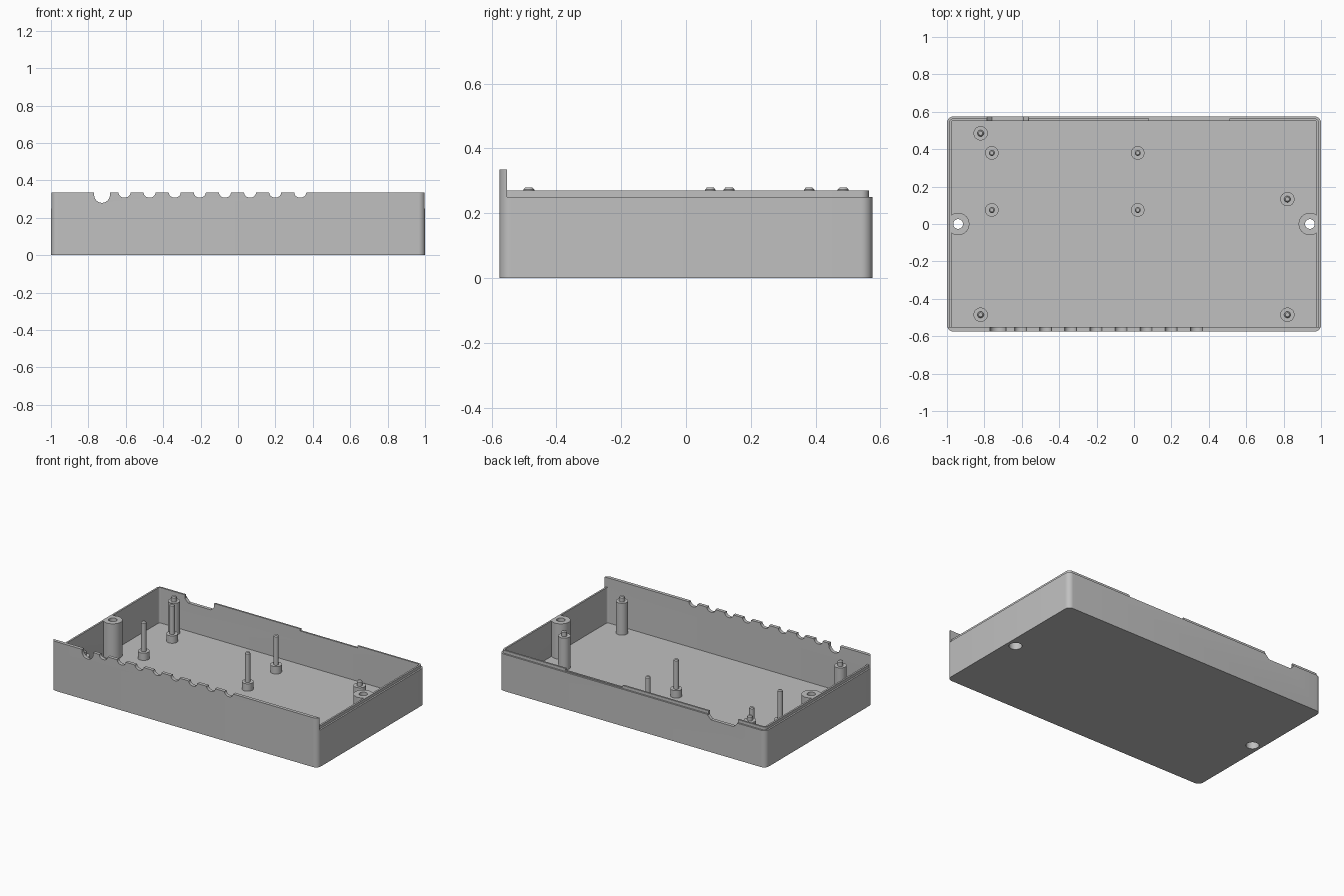
import bpy, bmesh, math

if "Cube" in bpy.data.objects:
    bpy.data.objects.remove(bpy.data.objects["Cube"], do_unlink=True)

HX, HY = 1.0, 0.575          # half size of the tray
WALL, STEP, RAD = 0.023, 0.011, 0.035
FLOOR, RIM, LIP, TALL = 0.03, 0.25, 0.27, 0.335

grey = bpy.data.materials.new("plastic_grey")
grey.use_nodes = True
grey.diffuse_color = (0.53, 0.53, 0.53, 1)
grey.node_tree.nodes["Principled BSDF"].inputs["Base Color"].default_value = (0.53, 0.53, 0.53, 1)


def make(name, bm):
    bmesh.ops.recalc_face_normals(bm, faces=bm.faces)
    mesh = bpy.data.meshes.new(name)
    bm.to_mesh(mesh)
    bm.free()
    mesh.materials.append(grey)
    obj = bpy.data.objects.new(name, mesh)
    bpy.context.collection.objects.link(obj)
    return obj


def smooth(obj):
    obj.data.shade_smooth()
    obj.data.set_sharp_from_angle(angle=math.radians(35))


def rounded(inset, seg=8):
    """Rounded rectangle, shrunk by inset."""
    r = RAD - inset
    pts = []
    for k, (sx, sy) in enumerate([(1, 1), (-1, 1), (-1, -1), (1, -1)]):
        for i in range(seg + 1):
            a = math.pi / 2 * (k + i / seg)
            pts.append((sx * (HX - RAD) + r * math.cos(a), sy * (HY - RAD) + r * math.sin(a)))
    return pts


def loft(bm, loops, caps=True, closed=False):
    rings = [[bm.verts.new(p) for p in loop] for loop in loops]
    pairs = list(zip(rings, rings[1:])) + ([(rings[-1], rings[0])] if closed else [])
    for a, b in pairs:
        for i in range(len(a)):
            j = (i + 1) % len(a)
            bm.faces.new((a[i], a[j], b[j], b[i]))
    if caps and not closed:
        bm.faces.new(rings[0])
        bm.faces.new(rings[-1])


def lathe(name, x, y, profile, closed=False, seg=32, limit=None):
    """Turn (radius, height) pairs around a vertical axis."""
    bm = bmesh.new()
    turns = [2 * math.pi * i / seg for i in range(seg)]
    loft(bm, [[(x + r * math.cos(a), y + r * math.sin(a), z) for a in turns] for r, z in profile],
         closed=closed)
    if limit:
        for v in bm.verts:
            v.co.x = max(-limit, min(limit, v.co.x))
    return make(name, bm)


def prism(name, outline, y0, y1):
    """Extrude an (x, z) outline along y."""
    bm = bmesh.new()
    loft(bm, [[(x, y, z) for x, z in outline] for y in (y0, y1)])
    return make(name, bm)


def cut(target, cutters):
    for c in cutters:
        c.hide_render = True
        mod = target.modifiers.new("cut", 'BOOLEAN')
        mod.operation, mod.solver, mod.object = 'DIFFERENCE', 'EXACT', c
    graph = bpy.context.evaluated_depsgraph_get()
    mesh = bpy.data.meshes.new_from_object(target.evaluated_get(graph))
    target.modifiers.clear()
    target.data = mesh
    for c in cutters:
        bpy.data.objects.remove(c, do_unlink=True)


# Tray shell with stepped rim
bm = bmesh.new()
steps = [(0, 0), (0, RIM), (STEP, RIM), (STEP, LIP), (WALL, LIP), (WALL, FLOOR)]
loft(bm, [[(x, y, z) for x, y in rounded(d)] for d, z in steps])
tray = make("tray_shell", bm)

# Rear cable slot, shallow rear recess and floor screw holes
slot = [(-0.785, 0.3), (-0.785, 0.245), (-0.76, 0.22), (-0.59, 0.22), (-0.565, 0.245), (-0.565, 0.3)]
recess = [(0.08, 0.3), (0.08, 0.256), (0.51, 0.256), (0.51, 0.3)]
cutters = [prism("slot_cutter", slot, 0.5, 0.6), prism("recess_cutter", recess, 0.5, 0.6)]
for side in (-1, 1):
    cutters.append(lathe("hole_cutter", side * 0.94, 0, [(0.04, -0.1), (0.04, 0.1)]))
cut(tray, cutters)
smooth(tray)

# Raised front panel following the rounded corners
edge = -HY + WALL
arc = [p for p in rounded(0) if p[1] < edge - 0.001]
bend = HX - RAD + math.sqrt(RAD ** 2 - (edge + HY - RAD) ** 2)
outline = [(-bend, edge)] + arc + [(bend, edge)]
bm = bmesh.new()
loft(bm, [[(x, y, z) for x, y in outline] for z in (RIM, TALL)])
panel = make("front_panel", bm)


def notch(x, z, width, depth, seg=16):
    turns = [math.pi * (1 + i / seg) for i in range(seg + 1)]
    curve = [(x + width * math.cos(a), z + depth * math.sin(a)) for a in turns]
    return prism("notch_cutter", [(x - width, 0.4)] + curve + [(x + width, 0.4)], -0.65, -0.5)


# Cable notches: one large, eight small
notches = [notch(-0.727, 0.322, 0.042, 0.042)]
notches += [notch(-0.607 + 0.1343 * i, TALL, 0.032, 0.027) for i in range(8)]
cut(panel, notches)
smooth(panel)

# Counterbored screw pillars at both ends
for side, label in ((-1, "right"), (1, "left")):
    profile = [(0.04, 0.02), (0.04, 0.2), (0.026, 0.2), (0.026, LIP), (0.06, LIP), (0.06, 0.02)]
    smooth(lathe("screw_pillar_" + label, side * 0.94, 0, profile, closed=True, limit=0.983))

# Tall posts with short locating pins
for x, y in [(-0.82, 0.485), (0.82, 0.133), (-0.82, -0.485), (0.82, -0.485)]:
    smooth(lathe("tall_post", x, y, [(0.038, 0.02), (0.038, 0.246), (0.017, 0.246),
                                     (0.017, 0.273), (0.011, 0.28)]))

# Low standoffs with long locating pins
for x in (-0.76, 0.02):
    for y in (0.075, 0.38):
        smooth(lathe("low_standoff", x, y, [(0.036, 0.02), (0.036, 0.08), (0.016, 0.08),
                                            (0.016, 0.273), (0.01, 0.28)]))
